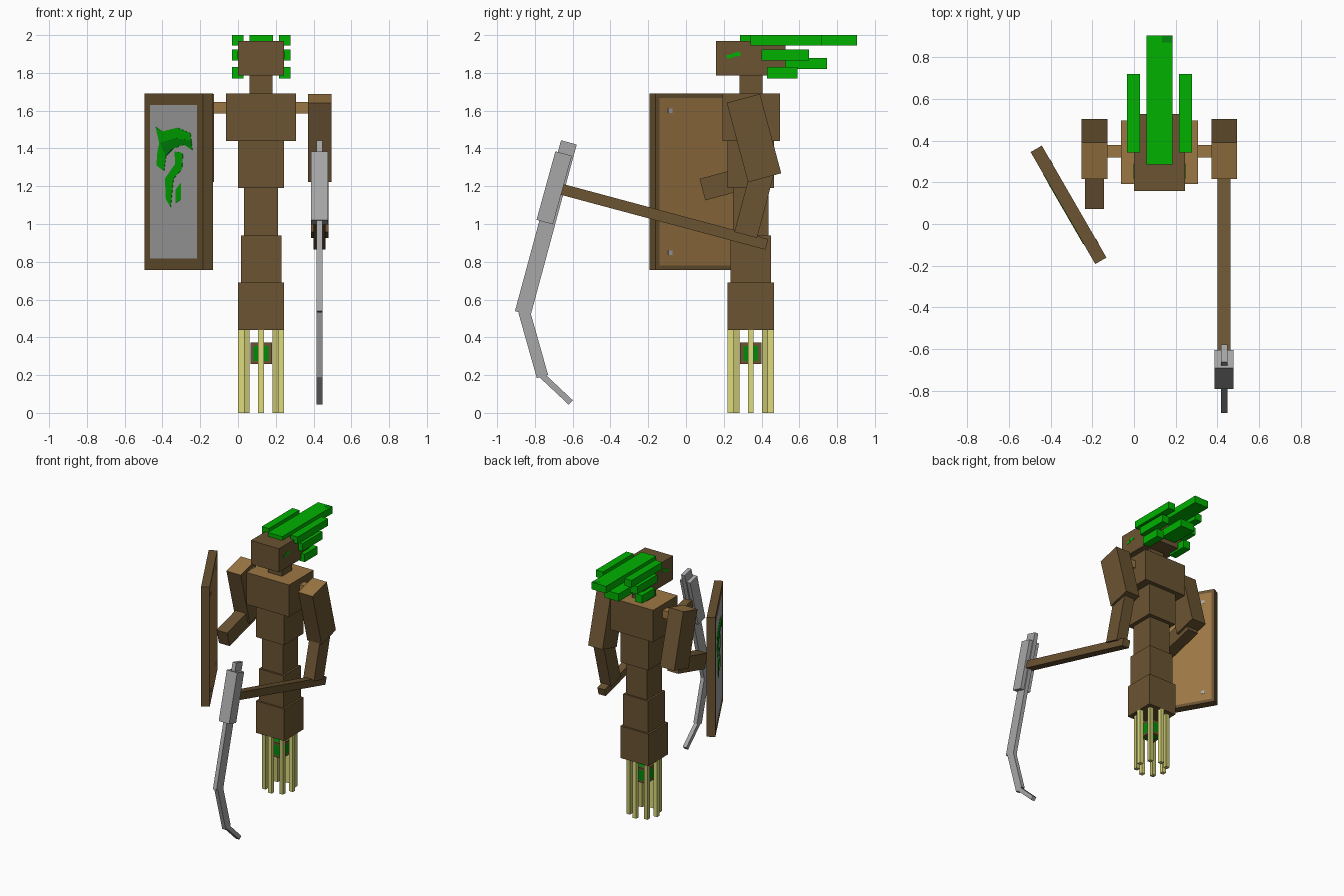
import bpy, bmesh, math
from mathutils import Vector, Matrix

if "Cube" in bpy.data.objects:
    bpy.data.objects.remove(bpy.data.objects["Cube"])


def material(name, rgb):
    m = bpy.data.materials.new(name)
    m.diffuse_color = (*rgb, 1)
    m.use_nodes = True
    m.node_tree.nodes["Principled BSDF"].inputs["Base Color"].default_value = m.diffuse_color
    return m


BARK = material("dark bark", (0.145, 0.087, 0.032))
WOOD = material("light wood", (0.335, 0.185, 0.058))
LEAF = material("leaf green", (0.0, 0.440, 0.0))
MOSS = material("moss green", (0.0, 0.260, 0.003))
ROOT = material("pale root", (0.720, 0.710, 0.210))
OLIVE = material("olive root", (0.540, 0.530, 0.150))
STEEL = material("steel", (0.390, 0.390, 0.390))
PLATE = material("shield grey", (0.400, 0.400, 0.400))

TILT = math.radians(15)


def finish(name, bm, mats, matrix):
    bmesh.ops.recalc_face_normals(bm, faces=bm.faces)
    me = bpy.data.meshes.new(name)
    bm.to_mesh(me)
    bm.free()
    for m in mats:
        me.materials.append(m)
    ob = bpy.data.objects.new(name, me)
    ob.matrix_world = matrix
    bpy.context.collection.objects.link(ob)
    return ob


def box(name, centre, size, mat, tilt=0.0, top=None):
    """Box tilted about x; its upper face may take another material."""
    bm = bmesh.new()
    bmesh.ops.create_cube(bm, size=1)
    bmesh.ops.scale(bm, vec=size, verts=bm.verts)
    bm.normal_update()
    if top:
        for f in bm.faces:
            f.material_index = int(f.normal.z > 0.9)
    return finish(name, bm, [mat, top] if top else [mat],
                  Matrix.Translation(centre) @ Matrix.Rotation(tilt, 4, 'X'))


def span(name, x, y, z, mat, top=None):
    """Upright box from its (min, max) ranges."""
    lo, hi = Vector((x[0], y[0], z[0])), Vector((x[1], y[1], z[1]))
    return box(name, (lo + hi) / 2, hi - lo, mat, 0, top)


def beam(name, x, p0, p1, wide, deep, mat):
    """Box between two (y, z) points in the plane at x."""
    dy, dz = p1[0] - p0[0], p1[1] - p0[1]
    return box(name, (x, (p0[0] + p1[0]) / 2, (p0[1] + p1[1]) / 2),
               (wide, deep, math.hypot(dy, dz)), mat, math.atan2(-dy, dz))


CX, CY = 0.122, 0.343     # body axis

# Trunk blocks: half width, half depth, z range
for name, hx, hy, z0, z1 in (
        ("pelvis", 0.122, 0.122, 0.44, 0.69),
        ("hips", 0.107, 0.107, 0.69, 0.94),
        ("waist", 0.091, 0.093, 0.94, 1.19),
        ("abdomen", 0.122, 0.122, 1.19, 1.44),
        ("neck", 0.061, 0.061, 1.69, 1.79),
        ("head", 0.122, 0.185, 1.785, 1.97)):
    span(name, (CX - hx, CX + hx), (CY - hy, CY + hy), (z0, z1), BARK)
span("chest", (CX - 0.185, CX + 0.185), (0.193, 0.497), (1.44, 1.69), BARK, WOOD)

# Eyes on the sides of the head
for side, s in (("left", -1), ("right", 1)):
    x = CX + s * 0.1225
    box(side + "_eye", (x, 0.267, 1.898), (0.003, 0.042, 0.022), LEAF, 0.15)
    box(side + "_eye_corner", (x, 0.231, 1.887), (0.003, 0.030, 0.020), LEAF, 0.15)

# Leafy crest: middle strips and three layers along each side
span("crest_top", (0.06, 0.184), (0.285, 0.905), (1.945, 2.0), LEAF)
span("crest_back", (0.06, 0.184), (0.45, 0.747), (1.82, 1.88), LEAF)
span("crest_tip_patch", (0.135, 0.184), (0.87, 0.905), (1.999, 2.001), MOSS)
for side, s in (("left", -1), ("right", 1)):
    xs = sorted((CX + s * 0.094, CX + s * 0.155))
    span(side + "_leaf_upper", xs, (0.342, 0.72), (1.945, 2.0), LEAF)
    span(side + "_leaf_middle", xs, (0.40, 0.65), (1.865, 1.925), LEAF)
    span(side + "_leaf_lower", xs, (0.43, 0.59), (1.77, 1.832), LEAF)

# Ring of root legs, the diagonal ones a little darker
for i in range(8):
    a = i * math.pi / 4
    r = 0.107
    box("root_leg", (CX + r * math.cos(a), CY + r * math.sin(a), 0.22),
        (0.031, 0.031, 0.44), OLIVE if i % 2 else ROOT)

# Seed with mossy panels hanging between the roots
bm = bmesh.new()
bmesh.ops.create_cube(bm, size=0.114)
panels = bm.faces[:]
bmesh.ops.inset_individual(bm, faces=panels, thickness=0.018, use_even_offset=True)
for f in panels:
    f.material_index = 1
finish("seed", bm, [BARK, MOSS], Matrix.Translation((CX, CY, 0.315)))

# Shoulder pegs and upper arms
for side, s in (("left", -1), ("right", 1)):
    span(side + "_shoulder_peg", sorted((CX + s * 0.18, CX + s * 0.26)),
         (0.32, 0.38), (1.585, 1.645), WOOD)
    box(side + "_upper_arm", (CX + s * 0.311, 0.36, 1.455),
        (0.124, 0.182, 0.435), BARK, TILT, WOOD)

# Forearms: one hangs, the other points forward to the shield
beam("right_forearm", 0.432, (0.316, 0.942), (0.41, 1.295), 0.092, 0.124, BARK)
beam("left_forearm", -0.19, (0.087, 1.182), (0.42, 1.272), 0.092, 0.118, BARK)

# Scythe: shaft, socket and bent blade
beam("scythe_shaft", 0.432, (0.428, 0.892), (-0.66, 1.184), 0.062, 0.058, BARK)
beam("scythe_socket", 0.432, (-0.748, 1.01), (-0.648, 1.373), 0.09, 0.09, STEEL)
for name, p0, p1, deep in (
        ("blade_upper", (-0.864, 0.528), (-0.62, 1.432), 0.086),
        ("blade_middle", (-0.76, 0.193), (-0.858, 0.54), 0.062),
        ("blade_tip", (-0.61, 0.055), (-0.772, 0.207), 0.032)):
    beam(name, 0.432, p0, p1, 0.031, deep, STEEL)

# Shield: framed slab, grey outside and light wood inside
shield_place = Matrix.Translation((-0.314, 0.092, 1.223)) @ Matrix.Rotation(math.radians(30), 4, 'Z')
bm = bmesh.new()
bmesh.ops.create_cube(bm, size=1)
bmesh.ops.scale(bm, vec=(0.062, 0.62, 0.935), verts=bm.verts)
bm.normal_update()
for sign, border, index in ((-1, 0.061, 1), (1, 0.024, 2)):
    face = next(f for f in bm.faces if f.normal.x * sign > 0.9)
    bmesh.ops.inset_individual(bm, faces=[face], thickness=border, use_even_offset=True)
    face.material_index = index
finish("shield", bm, [BARK, PLATE, WOOD], shield_place)

# Rivets on the inside of the shield
for y in (-0.22, 0.22):
    for z in (-0.376, 0.376):
        bm = bmesh.new()
        bmesh.ops.create_cube(bm, size=1)
        bmesh.ops.scale(bm, vec=(0.003, 0.026, 0.024), verts=bm.verts)
        finish("shield_rivet", bm, [PLATE],
               shield_place @ Matrix.Translation((0.0315, y, z)))


def painted(name, outline, mat, lift=0.0):
    """Thin plate on the outer shield face from (x, z) points."""
    bm = bmesh.new()
    face = bm.faces.new([bm.verts.new((-0.0305 - lift, (x + 0.34) / -0.5, z - 1.223))
                         for x, z in outline])
    new = bmesh.ops.extrude_face_region(bm, geom=[face])["geom"]
    bmesh.ops.translate(bm, vec=(-0.002, 0, 0),
                        verts=[v for v in new if isinstance(v, bmesh.types.BMVert)])
    bmesh.ops.triangulate(bm, faces=bm.faces[:])
    finish(name, bm, [mat], shield_place)


# Abstract vine painted on the shield
painted("vine_crown", [(-.435, 1.515), (-.40, 1.49), (-.32, 1.51), (-.25, 1.48),
                       (-.24, 1.39), (-.285, 1.42), (-.34, 1.40), (-.38, 1.36),
                       (-.39, 1.28), (-.43, 1.31), (-.425, 1.38), (-.415, 1.43)], LEAF)
painted("vine_shade", [(-.41, 1.43), (-.33, 1.455), (-.245, 1.44), (-.243, 1.40),
                       (-.285, 1.422), (-.34, 1.402), (-.38, 1.36)], MOSS, 0.001)
painted("vine_stem", [(-.335, 1.385), (-.29, 1.375), (-.295, 1.29), (-.34, 1.24),
                      (-.355, 1.09), (-.38, 1.13), (-.385, 1.24), (-.33, 1.32)], LEAF)
painted("vine_leaf", [(-.33, 1.18), (-.30, 1.22), (-.30, 1.13), (-.33, 1.11)], LEAF)
